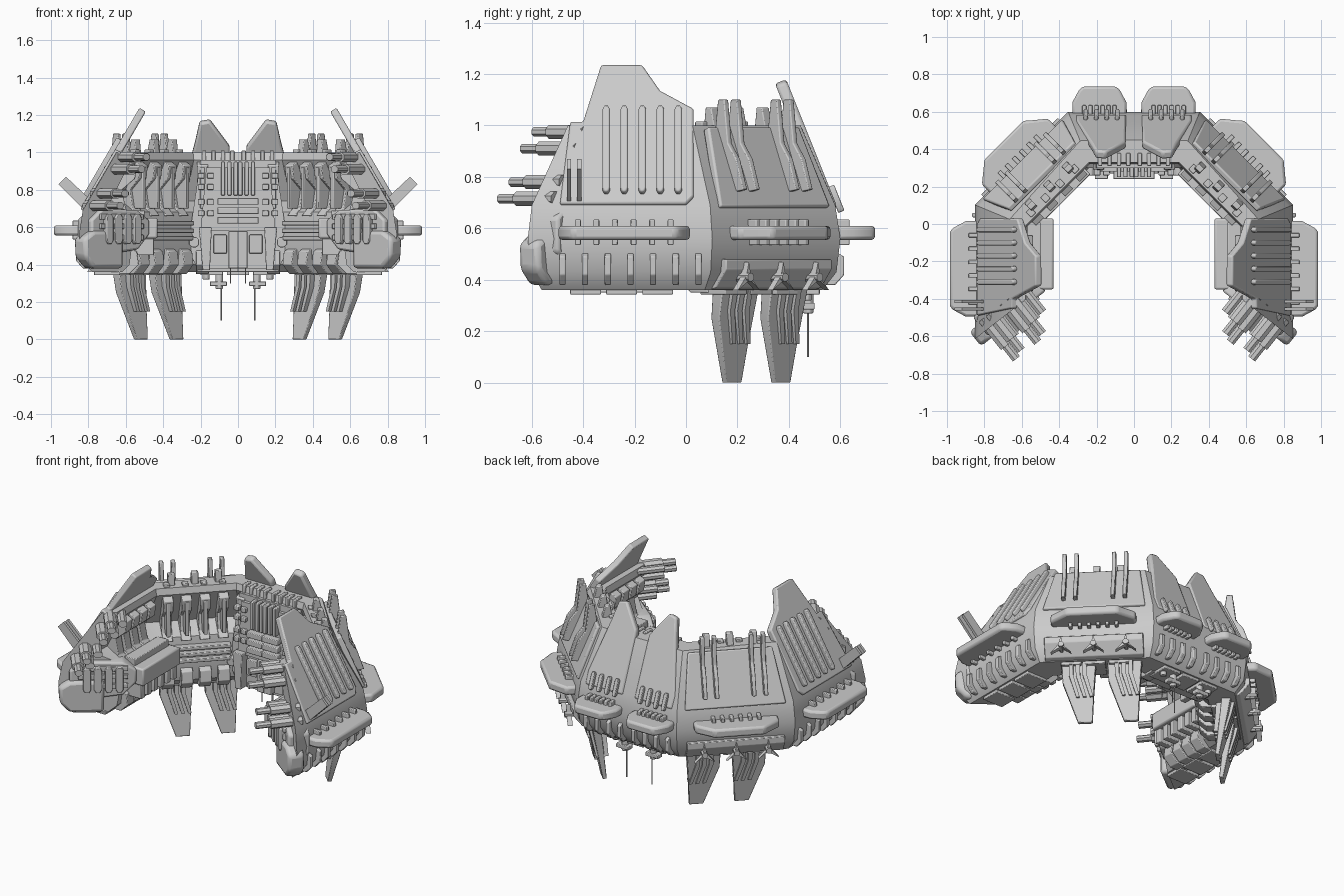
import bpy, bmesh, math
from mathutils import Vector

if "Cube" in bpy.data.objects:
    bpy.data.objects.remove(bpy.data.objects["Cube"])

CY = -0.25                       # centre of the octagonal plan
ARM, DIAG, BACK = 0, 45, 90      # right-half sides, mirrored over x
LEAN = {ARM: .585, DIAG: .42, BACK: .40}   # inward lean of the outer wall


def W(th):                       # (along side, outward, up) -> world
    c, s = math.cos(math.radians(th)), math.sin(math.radians(th))
    return lambda u, d, z: Vector((d * c - u * s, CY + d * s + u * c, z))


def slope(th):                   # frame on the leaning outer wall (u, z, lift)
    w, k = W(th), LEAN[th]
    return lambda u, z, n: w(u, 0.83 - k * (z - 0.69) + 0.86 * n, z + k * 0.86 * n)


def section(th):                 # (outward, up) profile extruded along the side
    w = W(th)
    return lambda d, z, u: w(u, d, z)


def face(th):                    # (along, up) profile extruded outward
    w = W(th)
    return lambda u, z, d: w(u, d, z)


def end(d, z, n):                # frame on the cut front end of an arm
    return W(ARM)(-0.365 + (0.85 - d) * 0.78 - 0.78 * n, d - 0.62 * n, z)


def front(x, z, y):              # (x, z) outline extruded in y
    return Vector((x, y, z))


def plan(x, y, z):
    return Vector((x, y, z))


def rect(a0, a1, b0, b1):
    return [(a0, b0), (a1, b0), (a1, b1), (a0, b1)]


def capsule(a, b0, b1, r):
    return [(a - r, b0 + r), (a - r / 2, b0), (a + r / 2, b0), (a + r, b0 + r),
            (a + r, b1 - r), (a + r / 2, b1), (a - r / 2, b1), (a - r, b1 - r)]


def ngon(a, b, r, n=8):
    return [(a + r * math.cos(math.tau * (i + .5) / n), b + r * math.sin(math.tau * (i + .5) / n)) for i in range(n)]


def finish(name, bm, bevel):
    bmesh.ops.recalc_face_normals(bm, faces=bm.faces)
    me = bpy.data.meshes.new(name)
    bm.to_mesh(me)
    bm.free()
    me.shade_smooth()
    me.set_sharp_from_angle(angle=math.radians(32))
    ob = bpy.data.objects.new(name, me)
    bpy.context.collection.objects.link(ob)
    if bevel:
        b = ob.modifiers.new("bevel", 'BEVEL')
        b.width, b.segments, b.limit_method = bevel, 2, 'ANGLE'
    ob.modifiers.new("mirror", 'MIRROR')


def part(name, prisms, bevel=0.004):   # prism = (outline, frame, t0, t1)
    bm = bmesh.new()
    for pts, f, t0, t1 in prisms:
        lo = [bm.verts.new(f(a, b, t0)) for a, b in pts]
        hi = [bm.verts.new(f(a, b, t1)) for a, b in pts]
        bm.faces.new(lo)
        bm.faces.new(hi[::-1])
        for i in range(len(pts)):
            j = (i + 1) % len(pts)
            bm.faces.new((lo[i], hi[i], hi[j], lo[j]))
    finish(name, bm, bevel)


# horseshoe hull: one cross-section swept round the mitred octagon
def prof(top):
    return [(.78, .36), (.835, .43), (.85, .56), (.83, .69), (top, 1.0), (.58, 1.0),
            (.57, .96), (.68, .74), (.58, .68), (.56, .55), (.58, .40), (.62, .36)]

bm = bmesh.new()
rings = [[bm.verts.new(end(d, z, 0)) for d, z in prof(.65)]]
for th, top in ((22.5, .665), (67.5, .695)):
    rings.append([bm.verts.new(W(th)(0, d / math.cos(math.pi / 8), z)) for d, z in prof(top)])
rings.append([bm.verts.new(W(BACK)(0, d, z)) for d, z in prof(.70)])
for r, q in zip(rings, rings[1:]):
    for i in range(len(r)):
        j = (i + 1) % len(r)
        bm.faces.new((r[i], r[j], q[j], q[i]))
bm.faces.new(rings[0])
finish("hull", bm, 0)

# tall side shields with capsule ribs
part("arm_shield", [([(-.24, .69), (-.20, 1.01), (-.15, 1.01), (-.08, 1.23), (.08, 1.23), (.15, 1.13),
                      (.28, 1.06), (.28, .72), (.25, .69)], slope(ARM), -.025, .015)], .008)
part("arm_shield_ribs", [(capsule(-.06 + .07 * i, .725, 1.06, .015), slope(ARM), .01, .04) for i in range(5)], .006)
part("arm_blades", [([(.76, .72), (.92, .87), (.96, .83), (.83, .70)], section(ARM), u - .008, u + .008)
                    for u in (-.205, -.165)], 0)

# diagonal panels with bent blade ribs that rise above the deck
part("diagonal_panel", [([(-.30, .68), (.30, .68), (.26, .99), (-.24, .99)], slope(DIAG), -.02, .015)], .008)
blade = [(.80, .74), (.86, .75), (.82, .87), (.775, .93), (.755, 1.10), (.72, 1.10), (.70, .95)]
part("diagonal_ribs", [(blade, section(DIAG), u - .012, u + .012) for u in (-.18, -.11, .11, .18)])

# twin back shields
bs = slope(BACK)
part("back_shield", [([(-.04, .68), (-.31, .68), (-.31, .76), (-.23, 1.06), (-.205, 1.17), (-.15, 1.18),
                       (-.045, 1.04)], bs, -.045, .005)], .012)
part("back_shield_clips", [(capsule(-.09 - .056 * i, .66, .76, .012), bs, 0, .028) for i in range(4)])

# horizontal ledges around the waist, with clips
def ledge(c, base, tip, reach):
    return [(c - base, .82), (c - base, .90), (c - tip - .02, reach - .02), (c - tip, reach), (c + tip, reach),
            (c + tip + .02, reach - .02), (c + base, .90), (c + base, .82)]

sides = [(ARM, .01, .255, .20), (DIAG, 0, .25, .15), (BACK, -.185, .145, .09)]
part("waist_ledge", [(ledge(c, b, t, .985), W(th), .555, .61) for th, c, b, t in sides], .014)
clips, teeth = [], []
for th, c, b, t in sides:
    for i in range(6):
        u = c + (i - 2.5) * t * .36
        clips.append((rect(u - .011, u + .011, .535, .635), face(th), .83, .885))
part("waist_clips", clips)

# pointed teeth under the waist
for th, us in ((ARM, [-.23 + .088 * i for i in range(7)]), (BACK, [-.05 - .08 * i for i in range(4)])):
    for u in us:
        teeth.append(([(.83, .51), (.865, .49), (.865, .42), (.83, .38), (.79, .38)], section(th), u - .012, u + .012))
part("hull_teeth", teeth)

# lower diagonal plate carrying three claws
part("lower_plate", [([(.83, .48), (.865, .48), (.865, .44), (.81, .37), (.77, .36)], section(DIAG), -.29, .29)])
claws = []
for u in (-.19, 0, .19):
    claws.append((ngon(u, .41, .018), face(DIAG), .82, .90))
    for dx, dz in ((-.06, -.05), (.06, -.05), (0, .06)):
        claws.append(([(u - .014, .415), (u + dx, .41 + dz), (u + .014, .405)], face(DIAG), .86, .89))
part("claws", claws, 0)

# four landing legs
leg = [(-.135, .40), (-.13, .25), (-.042, 0), (.042, 0), (.05, .15), (.07, .40)]
def lean(u0):
    w = W(DIAG)
    return lambda u, z, n: w(u0 + u, .67 + .15 * z + n * (.4 + 1.4 * z), z)

part("landing_legs", [(leg, lean(u), -.03, .03) for u in (-.064, .205)])
part("leg_ribs", [([(o - .07, .38), (o - .07, .28), (o - .03, .15), (o - .01, .15), (o - .045, .28), (o - .045, .38)],
                   lean(u), -.07, .05) for u in (-.064, .205) for o in (-.02, .02, .06)], 0)

# armoured ribs inside the horseshoe and pegs on the deck
rib = [(.58, .95), (.54, .93), (.55, .86), (.62, .80), (.60, .70), (.56, .66), (.62, .66), (.70, .74)]
inner, pegs = [], []
for th, us in ((ARM, (-.08, 0, .08, .16)), (DIAG, (-.17, -.06, .05, .16)), (BACK, (-.19,))):
    for u in us:
        inner.append((rib, section(th), u - .03, u + .03))
        inner.append(([(.60, .50), (.54, .47), (.53, .40), (.58, .35), (.68, .35)], section(th), u - .035, u + .035))
        if th != ARM:
            inner.append((rect(u - .012, u + .012, .70, .92), face(th), .54, .64))
        if th == DIAG:
            pegs.append((rect(u - .018, u + .018, .59, .63), W(th), .99, 1.015))
for u in (-.14, 0, .14):
    pegs.append(([(.61, .99), (.62, 1.07), (.65, 1.07), (.67, .99)], section(DIAG), u - .02, u + .02))
part("inner_ribs", inner)
part("deck_pegs", pegs)
part("inner_rails", [(rect(-.20, .20, z, z + .022), face(DIAG), .53, .60) for z in (.53, .57, .61)])
part("belly_plates", [(rect(u - .06, u + .06, .63, .77), W(th), .343, .37)
                      for th in (ARM, DIAG, BACK) for u in (-.14, 0, .14)])

# stepped machinery block on the inner side of each arm
part("arm_inner_block", [([(-.10, .60), (-.10, .43), (.28, .43), (.28, .60)], W(ARM), .54, .65)], .01)
part("arm_inner_fittings", [(rect(-.09 + .065 * i, -.05 + .065 * i, .45, .66), W(ARM), .45, .54) for i in range(6)]
     + [(rect(-.08, .26, .50, .58), W(ARM), .64, .69)])

# arm ends: octagonal frame, lower nose, bars and projecting pipes
part("arm_end_frame", [([(.49, .56), (.55, .48), (.74, .45), (.80, .51), (.80, .64), (.74, .70), (.55, .69),
                         (.49, .64)], end, -.10, .03)], .012)
part("arm_end_nose", [([(.64, .38), (.80, .38), (.845, .44), (.85, .54), (.80, .58), (.64, .58)], end, -.05, .05)], .02)
part("arm_end_bars", [(capsule(.57 + .05 * i, .51, .67, .018), end, .02, .06) for i in range(4)]
     + [(rect(.53, .76, z, z + .03), end, .02, .045) for z in (.53, .59, .64)])
pipes = []
for z, n in ((.975, .20), (.91, .22), (.78, .20), (.715, .22)):
    d = .83 - .585 * (z - .69) - .05
    pipes += [(ngon(d, z, .03), end, -.06, n * .6), (ngon(d, z, .02), end, 0, n),
              (ngon(d - .055, z, .022), end, -.06, n * .55)]
part("arm_end_pipes", pipes, 0)

# bridge in the middle of the back section
part("bridge", [([(0, .38), (.22, .38), (.25, .45), (.25, .62), (.20, .96), (0, .96)], front, .30, .46),
                ([(0, .58), (.20, .58), (.17, .92), (0, .92)], front, .28, .32)], 0)
det = [(rect(-.001, .11, z, z + .035), front, .24, .31) for z in (.62, .67, .72)]
det += [(rect(x - .011, x + .011, .77, .95), front, .25, .32) for x in (.012, .045, .08)]
det += [(rect(x, x + .035, z, z + .03), front, .26, .33) for x in (.13, .18) for z in (.66, .72, .80, .86)]
det += [([(.14, .60), (.21, .60), (.20, .50), (.19, .37), (.15, .37), (.145, .50)], front, .24, .33),
        (rect(-.001, .05, .38, .58), front, .26, .33), (rect(.06, .13, .46, .56), front, .27, .33),
        (rect(-.001, .22, .36, .40), front, .31, .48), (ngon(.235, .52, .03), front, .26, .34)]
part("bridge_details", det)
part("bridge_roof_bars", [(rect(x, x + .022, .95, 1.01), front, .31, .38) for x in (.02, .07, .12, .17)])

# belly guns and antennae
part("belly_guns", [(ngon(.10, .475, .022), plan, .27, .37), (rect(.06, .15, .455, .50), plan, .285, .31),
                    (ngon(.17, .47, .02), plan, .32, .37)])
part("antennae", [(ngon(.09, .475, .004, 6), plan, .10, .28), (ngon(.04, .30, .003, 6), plan, .30, .38)], 0)
part("inner_spikes", [([(u - .01, .58), (u + .01, .58), (u, .47)], W(DIAG), .60, .615) for u in (-.2, -.15)], 0)
